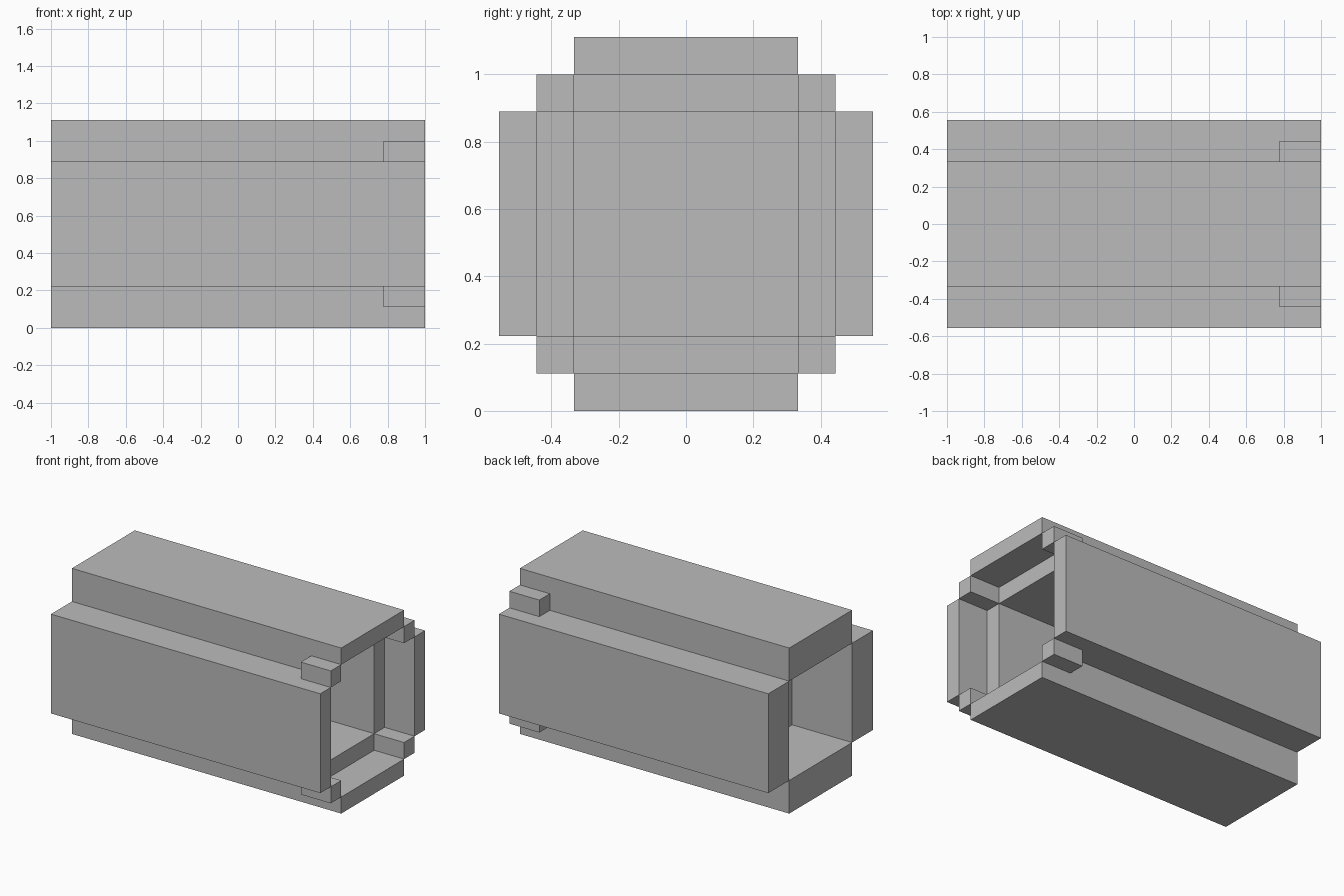
import bpy
import bmesh
from math import pi
from mathutils import Matrix, Vector

cube = bpy.data.objects.get("Cube")
if cube:
    bpy.data.objects.remove(cube, do_unlink=True)

U = 1 / 9                       # modular grid unit
AXIS = Vector((0, 0, 5 * U))    # centre line of the tube

grey = bpy.data.materials.new("plain grey")
grey.diffuse_color = (0.5, 0.5, 0.5, 1)
grey.use_nodes = True
grey.node_tree.nodes["Principled BSDF"].inputs["Base Color"].default_value = (0.5, 0.5, 0.5, 1)


def prism(name, profile, half_width, centre_y=0, turn=0):
    """Extrude an x-z profile along y, then turn it around the tube axis."""
    bm = bmesh.new()
    start = centre_y - half_width
    face = bm.faces.new([bm.verts.new((x * U, start * U, z * U)) for x, z in profile])
    side = bmesh.ops.extrude_face_region(bm, geom=[face])
    moved = [g for g in side["geom"] if isinstance(g, bmesh.types.BMVert)]
    bmesh.ops.translate(bm, verts=moved, vec=(0, 2 * half_width * U, 0))
    bmesh.ops.recalc_face_normals(bm, faces=bm.faces)
    bm.transform(Matrix.Translation(AXIS) @ Matrix.Rotation(turn, 4, "X"))
    mesh = bpy.data.meshes.new(name)
    bm.to_mesh(mesh)
    bm.free()
    mesh.materials.append(grey)
    obj = bpy.data.objects.new(name, mesh)
    bpy.context.collection.objects.link(obj)
    return obj


def rect(x0, x1, z0, z1):
    return [(x0, z0), (x1, z0), (x1, z1), (x0, z1)]


# Wall slab with a step cut into the inner side of its right end
slab = [(-9, 3), (7, 3), (7, 4), (9, 4), (9, 5), (-9, 5)]
walls = ["top", "front", "bottom", "back"]
corners = ["top_back", "top_front", "bottom_front", "bottom_back"]

for i in range(4):
    prism(walls[i] + "_wall", slab, 3, turn=i * pi / 2)
    # Small corner block beside each wall
    prism(corners[i] + "_block", rect(7, 9, 3, 4), 0.5, 3.5, i * pi / 2)

# Partition inside the tube
prism("inner_partition", rect(-5, -3, -3, 3), 3)
